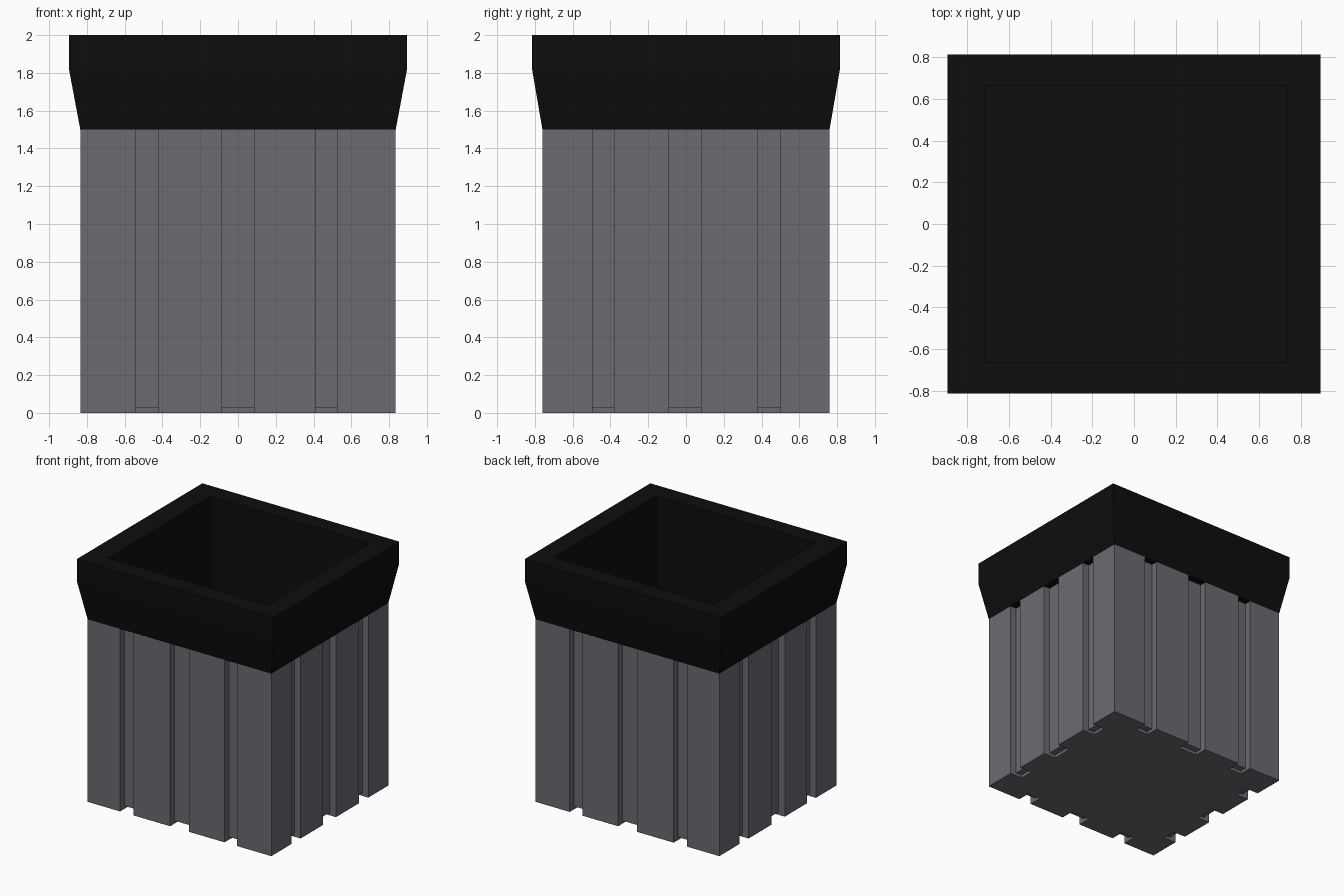
import bpy
import bmesh

cube = bpy.data.objects.get("Cube")
if cube:
    bpy.data.objects.remove(cube)


def material(name, color):
    mat = bpy.data.materials.new(name)
    mat.use_nodes = True
    mat.diffuse_color = color
    bsdf = mat.node_tree.nodes["Principled BSDF"]
    bsdf.inputs["Base Color"].default_value = color
    bsdf.inputs["Roughness"].default_value = 0.8
    return mat


GREY = material("concrete grey", (0.145, 0.148, 0.165, 1))
BLACK = material("matte black", (0.004, 0.004, 0.004, 1))

HALF_X, HALF_Y = 0.835, 0.76
GROOVES_X = [(-0.54, -0.42), (-0.085, 0.085), (0.41, 0.525)]
GROOVES_Y = [(-0.495, -0.38), (-0.09, 0.08), (0.38, 0.5)]


def finish(bm, name, mat):
    bmesh.ops.recalc_face_normals(bm, faces=bm.faces)
    mesh = bpy.data.meshes.new(name)
    bm.to_mesh(mesh)
    bm.free()
    mesh.materials.append(mat)
    obj = bpy.data.objects.new(name, mesh)
    bpy.context.collection.objects.link(obj)
    return obj


def side(grooves, edge, depth):
    """Notched edge as (along, outward) pairs, in increasing order."""
    points = []
    for a, b in grooves:
        points += [(a, edge), (a, edge - depth), (b, edge - depth), (b, edge)]
    return points


def grooved_outline(depth):
    xs = side(GROOVES_X, HALF_Y, depth)
    ys = side(GROOVES_Y, HALF_X, depth)
    outline = [(-HALF_X, -HALF_Y)] + [(a, -o) for a, o in xs]
    outline += [(HALF_X, -HALF_Y)] + [(o, a) for a, o in ys]
    outline += [(HALF_X, HALF_Y)] + [(a, o) for a, o in reversed(xs)]
    outline += [(-HALF_X, HALF_Y)] + [(-o, a) for a, o in reversed(ys)]
    return outline


def prism(name, outline, z0, z1, mat, top):
    bm = bmesh.new()
    low = [bm.verts.new((x, y, z0)) for x, y in outline]
    high = [bm.verts.new((x, y, z1)) for x, y in outline]
    n = len(outline)
    for i in range(n):
        j = (i + 1) % n
        bm.faces.new((low[i], low[j], high[j], high[i]))
    bm.faces.new(low[::-1])
    if top:
        bm.faces.new(high)
    return finish(bm, name, mat)


# Grooved walls above a thin base with deeper notches
prism("grooved_walls", grooved_outline(0.055), 0.025, 1.5, GREY, False)
prism("notched_base", grooved_outline(0.11), 0, 0.025, GREY, True)

# Flared rim continuing into the hollow inner liner: half x, half y, z, shift x
SECTIONS = [
    (0.73, 0.67, 1.5, 0.01),
    (HALF_X, HALF_Y, 1.5, 0),
    (0.895, 0.815, 1.82, 0),
    (0.895, 0.815, 2.0, 0),
    (0.725, 0.665, 2.0, 0.01),
    (0.725, 0.665, 0.035, 0.01),
]
bm = bmesh.new()
rings = []
for hx, hy, z, shift in SECTIONS:
    corners = [(-1, -1), (1, -1), (1, 1), (-1, 1)]
    rings.append([bm.verts.new((shift + sx * hx, sy * hy, z)) for sx, sy in corners])
for a, b in zip(rings, rings[1:]):
    for i in range(4):
        j = (i + 1) % 4
        bm.faces.new((a[i], a[j], b[j], b[i]))
bm.faces.new(rings[-1])
finish(bm, "rim_and_liner", BLACK)
